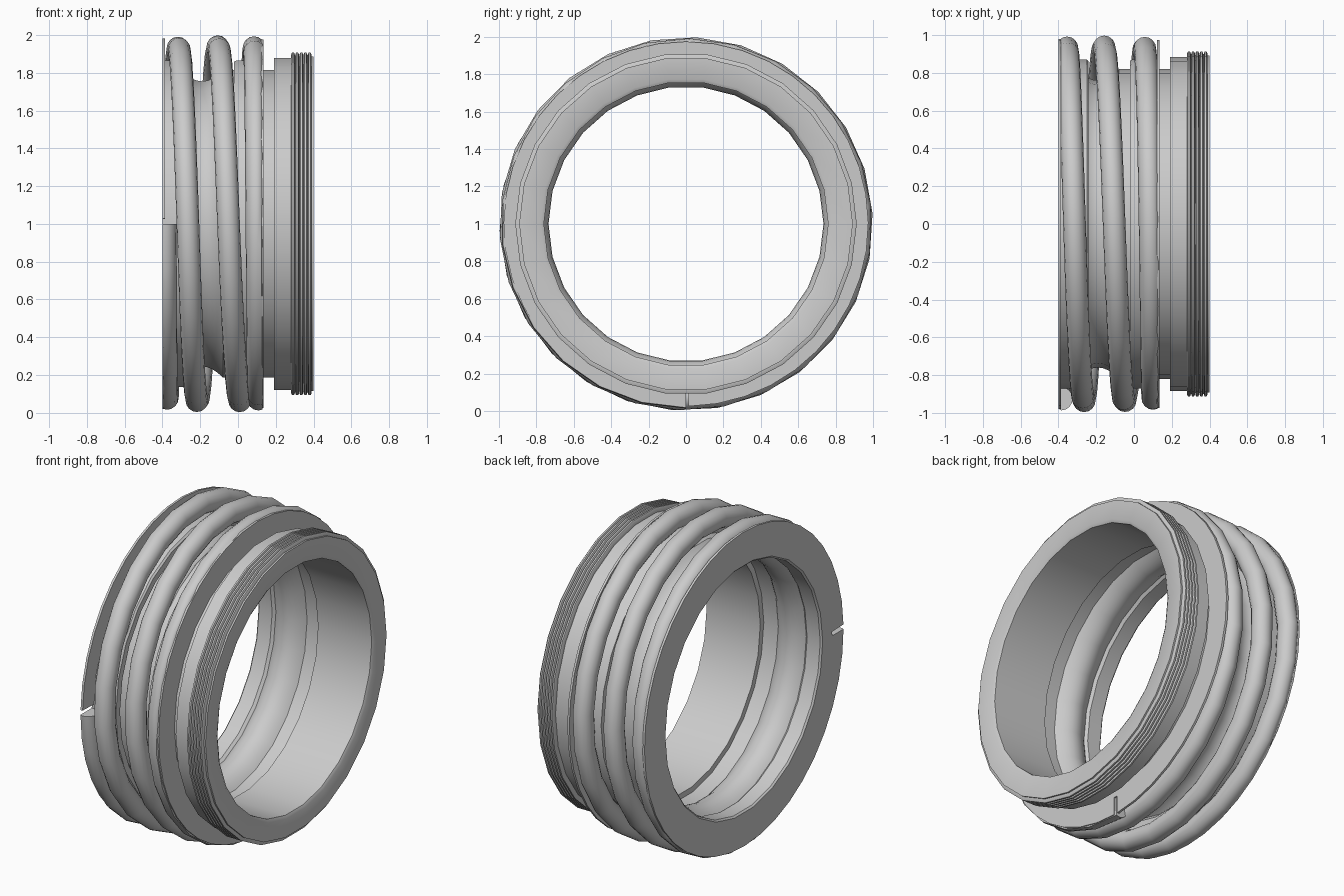
import bpy, bmesh, math
from math import pi, sin, cos

if "Cube" in bpy.data.objects:
    bpy.data.objects.remove(bpy.data.objects["Cube"])

SIDES = 26


def point(x, r, a):
    # axis runs along x at z = 1; a = 0 is front, a = 90 degrees is bottom
    return (x, -r * cos(a), 1 - r * sin(a))


def sweep(name, sections, closed, angle=35):
    """Join a list of closed cross-sections (lists of points) into a solid."""
    bm = bmesh.new()
    rings = [[bm.verts.new(p) for p in s] for s in sections]
    n, m = len(rings), len(rings[0])
    for i in range(n if closed else n - 1):
        a, b = rings[i], rings[(i + 1) % n]
        for j in range(m):
            k = (j + 1) % m
            bm.faces.new((a[j], a[k], b[k], b[j]))
    if not closed:
        bm.faces.new(rings[0])
        bm.faces.new(rings[-1][::-1])
    bmesh.ops.recalc_face_normals(bm, faces=bm.faces)
    me = bpy.data.meshes.new(name)
    bm.to_mesh(me)
    bm.free()
    ob = bpy.data.objects.new(name, me)
    bpy.context.collection.objects.link(ob)
    bpy.ops.object.select_all(action='DESELECT')
    ob.select_set(True)
    bpy.context.view_layer.objects.active = ob
    bpy.ops.object.shade_smooth_by_angle(angle=math.radians(angle))
    return ob


def lathe(name, profile, sides=SIDES, start=0, gap=0):
    full = gap == 0
    count = sides if full else sides + 1
    step = (2 * pi - gap) / sides
    return sweep(name, [[point(x, r, start + i * step) for x, r in profile]
                        for i in range(count)], full)


# Ribbed seal head: stepped collar, five rounded ribs, chamfered bore
head = [(0.02, 0.76), (0.02, 0.82), (0.19, 0.82), (0.19, 0.885), (0.28, 0.885)]
for i in range(5):
    x = 0.28 + i * 0.022
    head += [(x + 0.002, 0.905), (x + 0.006, 0.913), (x + 0.016, 0.913),
             (x + 0.020, 0.905), (x + 0.022, 0.892)]
head += [(0.40, 0.892), (0.40, 0.778), (0.39, 0.76)]
lathe("seal_head", head)

# Flexible bellows: thin wall dipping inwards to a rounded valley
valley = [(-0.19 + 0.11 * math.sin(t * pi / 12), 0.76 + 0.06 * (1 - cos(t * pi / 6)) / 2)
          for t in range(-6, 7)]
outer = [(-0.30, 0.84)] + valley + [(-0.02, 0.82), (0.06, 0.82)]
inner = [(x, r - 0.025) for x, r in reversed(outer)]
lathe("bellows", outer + inner)

# Rigid collars either side of the bellows
lathe("left_collar", [(-0.40, 0.775), (-0.39, 0.765), (-0.30, 0.765), (-0.26, 0.80),
                      (-0.24, 0.82), (-0.24, 0.86), (-0.25, 0.87), (-0.40, 0.87)])
lathe("right_collar", [(-0.02, 0.80), (-0.02, 0.865), (-0.01, 0.87),
                       (0.135, 0.87), (0.135, 0.80)])

# Thin split washers that hold the spring ends
lathe("left_washer", [(-0.40, 0.86), (-0.40, 0.98), (-0.386, 0.98), (-0.386, 0.86)],
      40, 0, 0.03)
lathe("right_washer", [(0.122, 0.86), (0.122, 0.975), (0.136, 0.975), (0.136, 0.86)],
      40, pi / 2 + 0.015, 0.03)

# Coil spring: x position at every quarter turn, with ends ground flat
quarter_x = [-0.385, -0.375, -0.355, -0.315, -0.265, -0.215, -0.16,
             -0.105, -0.05, 0.01, 0.055, 0.085, 0.10, 0.108]


def coil_x(q):
    i = min(int(q), len(quarter_x) - 2)
    f = q - i
    p0, p1, p2, p3 = (quarter_x[min(max(i + k, 0), len(quarter_x) - 1)] for k in (-1, 0, 1, 2))
    return p1 + 0.5 * f * (p2 - p0 + f * (2 * p0 - 5 * p1 + 4 * p2 - p3
                                          + f * (3 * (p1 - p2) + p3 - p0)))


quarters = len(quarter_x) - 1
steps = round(SIDES * quarters / 4)
coil = []
for s in range(steps + 1):
    q = quarters * s / steps
    radius = 0.925 + 0.012 * sin(pi * s / steps)
    section = []
    for j in range(16):
        b = 2 * pi * j / 16
        x = coil_x(q) + 0.06 * cos(b)
        section.append(point(min(max(x, -0.395), 0.13), radius + 0.062 * sin(b), q * pi / 2))
    coil.append(section)
sweep("coil_spring", coil, False, 50)
